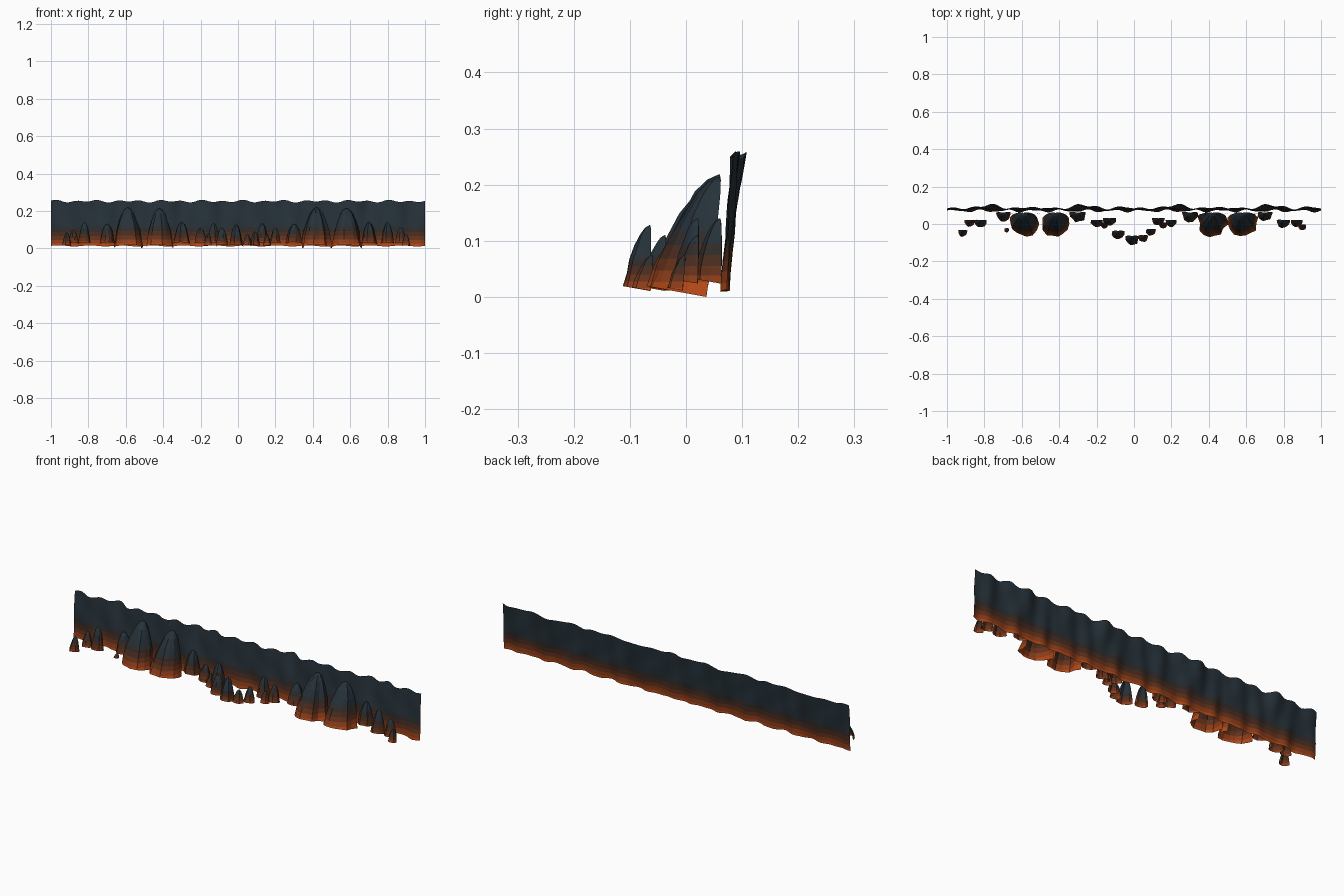
import bpy, bmesh, math, random

if "Cube" in bpy.data.objects:
    bpy.data.objects.remove(bpy.data.objects["Cube"])

random.seed(4)

def material(name, rgb):
    m = bpy.data.materials.new(name)
    m.diffuse_color = (*rgb, 1)
    m.use_nodes = True
    m.node_tree.nodes["Principled BSDF"].inputs["Base Color"].default_value = m.diffuse_color
    return m

# Glow at the foot fading to cold stone at the top
MATS = [material("hot orange", (0.46, 0.065, 0.008)),
        material("ember orange", (0.27, 0.048, 0.010)),
        material("rust", (0.13, 0.032, 0.011)),
        material("dark rust", (0.065, 0.025, 0.014)),
        material("warm charcoal", (0.030, 0.025, 0.023)),
        material("slate", (0.019, 0.031, 0.041)),
        material("yellow ember", (0.75, 0.30, 0.02))]
BANDS = [0.025, 0.045, 0.065, 0.088, 0.112]

def finish(name, bm, scale, smooth):
    """Cut the faces at the colour bands and colour them by height."""
    cuts = [b * scale for b in BANDS]
    for z in cuts:
        geom = bm.verts[:] + bm.edges[:] + bm.faces[:]
        bmesh.ops.bisect_plane(bm, geom=geom, plane_co=(0, 0, z), plane_no=(0, 0, 1))
    for f in bm.faces:
        zc = f.calc_center_median().z
        f.material_index = sum(zc > z for z in cuts)
        f.smooth = smooth
    me = bpy.data.meshes.new(name)
    bm.to_mesh(me)
    bm.free()
    for m in MATS:
        me.materials.append(m)
    ob = bpy.data.objects.new(name, me)
    bpy.context.collection.objects.link(ob)
    return ob

def skin(bm, rows):
    """Join rows of points, each running left to right, bottom row first."""
    vr = [[bm.verts.new(p) for p in r] for r in rows]
    for a, b in zip(vr, vr[1:]):
        for i in range(len(a) - 1):
            bm.faces.new((a[i], a[i + 1], b[i + 1], b[i]))

# Rippled cliff wall, repeating every unit along x
def wall_point(i, t, nx):
    x = -1 + 2 * i / nx
    u = 2 * math.pi * x
    env = abs(math.sin(u)) ** 0.7          # flat at the joints of the tiles
    foot = 0.070 + 0.006 * math.sin(7 * u) + 0.003 * math.sin(12 * u + 1)
    top = 0.083 + env * (0.010 + 0.010 * math.cos(4 * u + 0.6) + 0.007 * math.sin(9 * u))
    y = foot + (top - foot) * t ** 1.2 + 0.003 * math.sin(5 * u + 7 * t) * math.sin(math.pi * t)
    z0 = 0.013 + 0.003 * math.sin(6 * u)
    z1 = 0.252 + 0.005 * math.sin(9 * u) + 0.003 * math.sin(5 * u + 1)
    return (x, y, z0 + (z1 - z0) * t)

bm = bmesh.new()
NX, NZ = 120, 9
skin(bm, [[wall_point(i, j / NZ, NX) for i in range(NX + 1)] for j in range(NZ + 1)])
finish("cliff_wall", bm, 1.0, True)

# Rocks: leaning half shells, open toward the wall
PROFILE = [(0, 1.0), (0.22, 0.92), (0.45, 0.80), (0.68, 0.62), (0.86, 0.42), (0.96, 0.22), (1, 0.03)]

def rock(name, x, y, half, depth, lean, z0, z1, scale, seg=8):
    bm = bmesh.new()
    wob = [random.uniform(0.9, 1.08) for _ in range(seg + 1)]
    rows = []
    for t, r in PROFILE:
        row = []
        for i in range(seg + 1):
            a = math.radians(-100 + 200 * i / seg)
            k = r * wob[i] * random.uniform(0.95, 1.05)
            px = x + half * k * math.sin(a)
            py = y + lean * t - depth * k * math.cos(a)
            tilt = 0.18 * (y - py) * (1 - t)    # foot dips toward the back
            row.append((px, py, z0 + (z1 - z0) * t + tilt))
        rows.append(row)
    skin(bm, rows)
    finish(name, bm, scale, False)

# Four big boulders in two pairs
for n, (x, half, top) in enumerate([(-0.59, 0.08, 0.218), (-0.42, 0.078, 0.214),
                                    (0.42, 0.078, 0.218), (0.58, 0.08, 0.214)]):
    rock(f"big_boulder_{n}", x, 0.02, half, 0.088, 0.040, 0.003, top, 1.05, 9)

# Medium rocks against the wall: x, y, half width, top
MEDIUM = [(-0.70, 0.055, 0.040, 0.13), (-0.30, 0.055, 0.045, 0.14), (0.30, 0.055, 0.045, 0.13),
          (0.70, 0.055, 0.040, 0.14), (-0.82, 0.015, 0.035, 0.14), (-0.20, 0.015, 0.032, 0.11),
          (-0.13, 0.025, 0.035, 0.135), (0.13, 0.025, 0.035, 0.135), (0.20, 0.015, 0.030, 0.11),
          (0.80, 0.015, 0.036, 0.14), (0.87, 0.015, 0.032, 0.11), (-0.88, 0.015, 0.028, 0.10)]
for n, (x, y, half, top) in enumerate(MEDIUM):
    rock(f"medium_rock_{n}", x, y, half, half, 0.006, 0.025, top, 0.85, 7)

# Small rocks along the front: x, y, half width, top
SMALL = [(-0.085, -0.045, 0.034, 0.11), (-0.01, -0.072, 0.037, 0.128), (0.05, -0.068, 0.026, 0.075),
         (0.09, -0.035, 0.026, 0.09), (-0.915, -0.04, 0.026, 0.085), (0.90, -0.01, 0.022, 0.075),
         (-0.68, -0.03, 0.013, 0.055), (0.155, 0.0, 0.022, 0.07), (-0.16, 0.0, 0.022, 0.08)]
for n, (x, y, half, top) in enumerate(SMALL):
    z0 = 0.035 if half < 0.02 else 0.012
    rock(f"small_rock_{n}", x, y, half, half * 1.1, 0.008, z0, top, 0.62, 7)

# Yellow embers: tiny slivers standing on the wall face
bm = bmesh.new()
for x in (-0.66, -0.505, -0.35, 0.345, 0.50, 0.655):
    for _ in range(2):
        px, pz = x + random.uniform(-0.012, 0.012), random.uniform(0.06, 0.1)
        bm.faces.new([bm.verts.new(p) for p in
                      ((px - 0.003, 0.056, pz), (px + 0.003, 0.056, pz), (px, 0.06, pz + 0.016))])
embers = finish("embers", bm, 1.0, False)
for p in embers.data.polygons:
    p.material_index = 6
